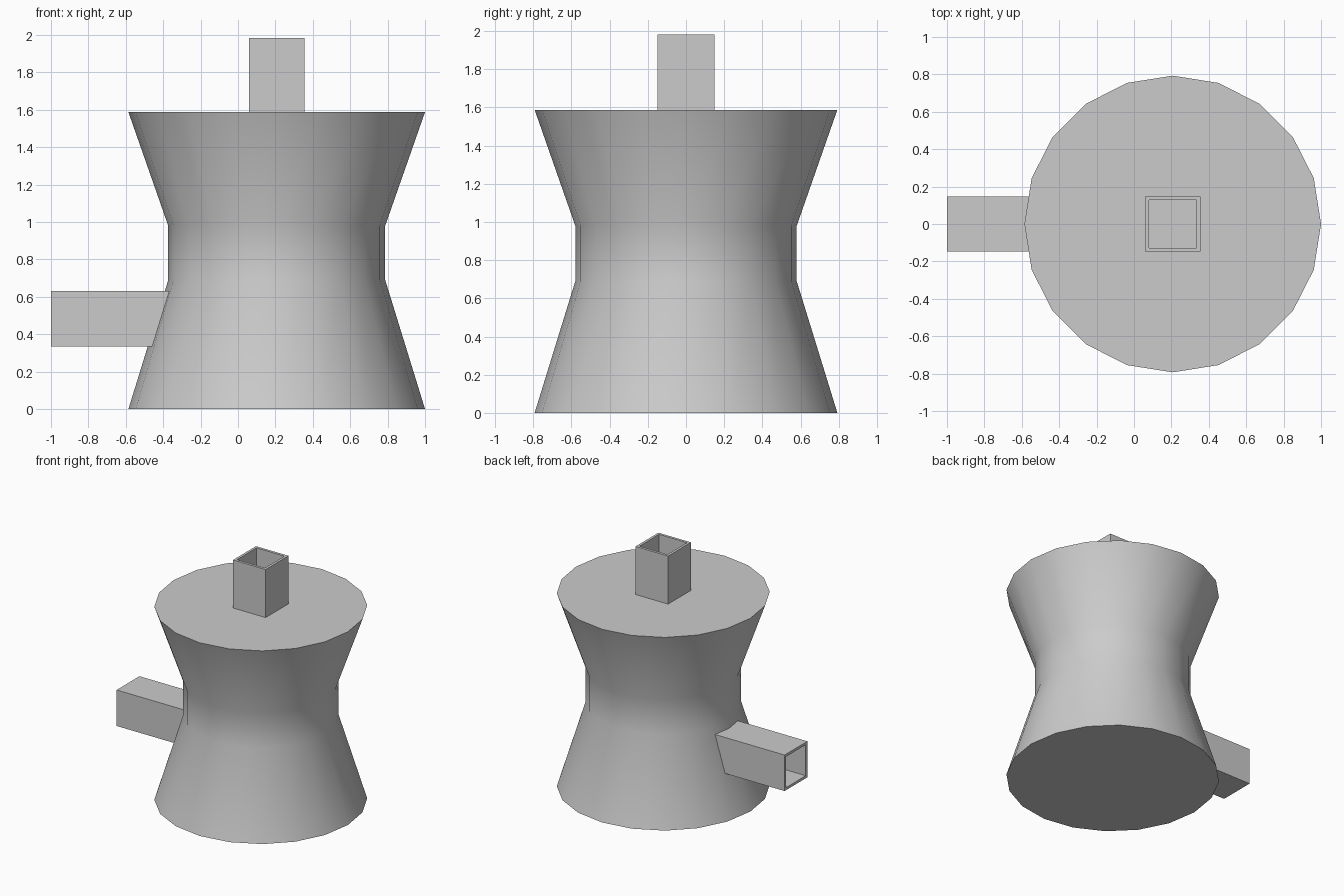
import bpy, bmesh
from math import cos, sin, tau, radians, pi
from mathutils import Matrix

if "Cube" in bpy.data.objects:
    bpy.data.objects.remove(bpy.data.objects["Cube"])

SIDES = 20
CX = 0.207
PROFILE = [(0.793, 0.0), (0.58, 0.69), (0.58, 0.98), (0.793, 1.588)]


def finish(name, bm):
    bmesh.ops.recalc_face_normals(bm, faces=bm.faces)
    mesh = bpy.data.meshes.new(name)
    bm.to_mesh(mesh)
    bm.free()
    obj = bpy.data.objects.new(name, mesh)
    bpy.context.collection.objects.link(obj)
    return obj


def square_tube(name, half, wall, length, matrix):
    """Open hollow square tube running along local z from 0 to length."""
    bm = bmesh.new()
    corners = [(-1, -1), (1, -1), (1, 1), (-1, 1)]
    loops = [[bm.verts.new((x * h, y * h, z)) for x, y in corners]
             for h, z in ((half, 0), (half, length), (half - wall, length), (half - wall, 0))]
    for a, b in zip(loops, loops[1:] + loops[:1]):
        for i in range(4):
            j = (i + 1) % 4
            bm.faces.new((a[i], a[j], b[j], b[i]))
    bm.transform(matrix)
    return finish(name, bm)


# Waisted drum body with closed ends
bm = bmesh.new()
rings = [[bm.verts.new((CX + r * cos(tau * i / SIDES), r * sin(tau * i / SIDES), z))
          for i in range(SIDES)] for r, z in PROFILE]
for a, b in zip(rings, rings[1:]):
    for i in range(SIDES):
        j = (i + 1) % SIDES
        bm.faces.new((a[i], a[j], b[j], b[i]))
bm.faces.new(rings[0][::-1])
bm.faces.new(rings[-1])
body = finish("body", bm)
bpy.context.view_layer.objects.active = body
body.select_set(True)
bpy.ops.object.shade_smooth_by_angle(angle=radians(30))

# Upright tube on the top
square_tube("top_tube", 0.148, 0.021, 0.40, Matrix.Translation((CX, 0, 1.583)))

# Side tube pointing to -x, sunk into the body wall
square_tube("side_tube", 0.148, 0.021, 0.645,
            Matrix.Translation((-0.355, 0, 0.483)) @ Matrix.Rotation(-pi / 2, 4, 'Y'))
